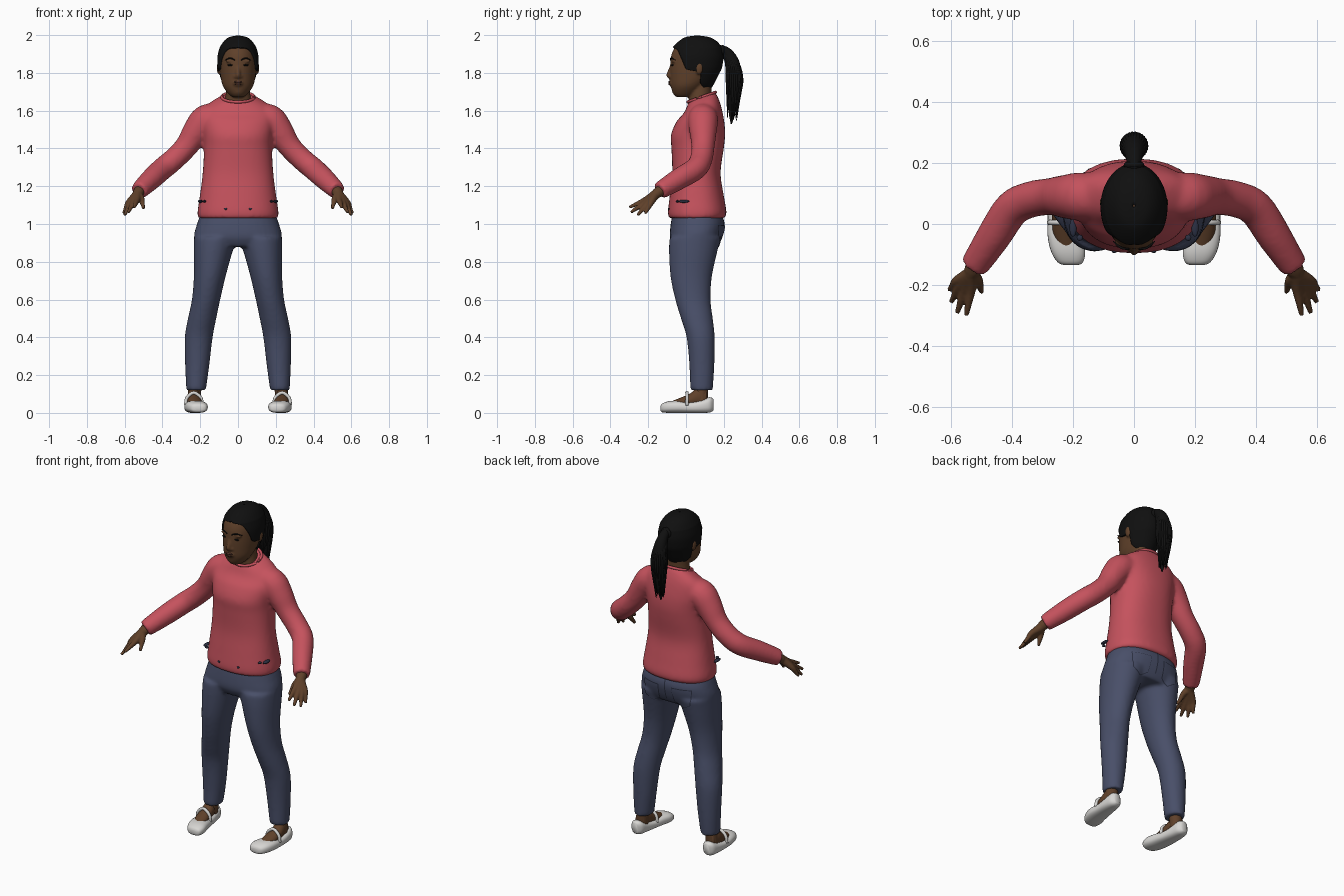
import bpy, bmesh, math, random
from mathutils import Vector, Matrix

random.seed(4)
cube = bpy.data.objects.get("Cube")
if cube:
    bpy.data.objects.remove(cube)


def material(name, r, g, b):
    m = bpy.data.materials.new(name)
    m.use_nodes = True
    m.diffuse_color = (r, g, b, 1)
    node = next(n for n in m.node_tree.nodes if n.type == 'BSDF_PRINCIPLED')
    node.inputs["Base Color"].default_value = (r, g, b, 1)
    node.inputs["Roughness"].default_value = 0.8
    return m


RED = material("coral knit", .56, .085, .11)
DENIM = material("blue denim", .066, .078, .14)
SEAM = material("dark denim", .025, .03, .055)
SKIN = material("brown skin", .115, .052, .023)
LIP = material("lip brown", .075, .03, .02)
HAIR = material("black hair", .005, .005, .005)
WHITE = material("white leather", .68, .67, .65)


def smooth_rows(rows, n=4):
    """Catmull-Rom interpolation of rows of numbers."""
    out = []
    for i in range(len(rows) - 1):
        a, b, c, d = (rows[max(0, min(len(rows) - 1, i + k))] for k in (-1, 0, 1, 2))
        for j in range(n):
            t = j / n
            out.append([q + .5 * t * (r - p + t * (2 * p - 5 * q + 4 * r - s + t * (3 * (q - r) + s - p)))
                        for p, q, r, s in zip(a, b, c, d)])
    return out + [list(rows[-1])]


def skin_rings(bm, rings, closed=True):
    vs = [[bm.verts.new(p) for p in ring] for ring in rings]
    n = len(vs[0])
    for a, b in zip(vs, vs[1:]):
        for i in range(n if closed else n - 1):
            k = (i + 1) % n
            bm.faces.new((a[i], a[k], b[k], b[i]))
    if closed:
        bm.faces.new(vs[0])
        bm.faces.new(vs[-1])


def loft(bm, rows, axis='z', power=2.0, seg=32):
    """Rows: position on axis, centre x, half width, low and high edge."""
    rings = []
    for t, cx, hw, lo, hi in smooth_rows(rows):
        ring = []
        for i in range(seg):
            a = math.tau * i / seg
            c, s = math.cos(a), math.sin(a)
            x = cx + hw * math.copysign(abs(c) ** (2 / power), c)
            o = (lo + hi) / 2 + (hi - lo) / 2 * math.copysign(abs(s) ** (2 / power), s)
            ring.append((x, o, t) if axis == 'z' else (x, t, o))
        rings.append(ring)
    skin_rings(bm, rings)


def tube(bm, pts, seg=16, n=4):
    """Round tube through points x, y, z, radius."""
    pts = smooth_rows(pts, n)
    rings = []
    for i, p in enumerate(pts):
        d = Vector(pts[min(i + 1, len(pts) - 1)][:3]) - Vector(pts[max(i - 1, 0)][:3])
        d.normalize()
        u = d.cross(Vector((.31, .9, .3))).normalized()
        w = d.cross(u)
        rings.append([Vector(p[:3]) + p[3] * (u * math.cos(a) + w * math.sin(a))
                      for a in (math.tau * k / seg for k in range(seg))])
    skin_rings(bm, rings)


def ball(bm, loc, size):
    bmesh.ops.create_uvsphere(bm, u_segments=20, v_segments=12, radius=1,
                              matrix=Matrix.Translation(loc) @ Matrix.Diagonal((*size, 1)))


def finish(name, bm, mat, voxel=0, relax=6):
    bmesh.ops.recalc_face_normals(bm, faces=bm.faces[:])
    me = bpy.data.meshes.new(name)
    bm.to_mesh(me)
    bm.free()
    me.materials.append(mat)
    for p in me.polygons:
        p.use_smooth = True
    ob = bpy.data.objects.new(name, me)
    bpy.context.collection.objects.link(ob)
    if voxel:
        r = ob.modifiers.new("blend", 'REMESH')
        r.mode, r.voxel_size, r.use_smooth_shade = 'VOXEL', voxel, True
        s = ob.modifiers.new("relax", 'SMOOTH')
        s.factor, s.iterations = .5, relax
    return ob


def sided(s, pts):
    return [(s * p[0], *p[1:]) for p in pts]


# Sweater: body and both sleeves blended together
bm = bmesh.new()
loft(bm, [(1.03, 0, .21, -.09, .203), (1.06, 0, .215, -.096, .215), (1.15, 0, .202, -.086, .2),
          (1.27, 0, .187, -.073, .183), (1.4, 0, .18, -.077, .2), (1.47, 0, .183, -.08, .207),
          (1.54, 0, .193, -.052, .203), (1.6, 0, .188, -.012, .188), (1.64, 0, .145, .004, .172),
          (1.672, 0, .085, .015, .155)], power=2.3, seg=48)
for v in bm.verts:  # neckline higher at the back
    if v.co.z > 1.55:
        v.co.z += (v.co.y - .08) * .35 * (v.co.z - 1.55) / .12
for s in (1, -1):
    tube(bm, sided(s, [(.1, .09, 1.568, .07), (.17, .09, 1.553, .08), (.22, .09, 1.492, .073),
                       (.272, .09, 1.412, .062), (.34, .08, 1.342, .06), (.4, .05, 1.292, .06),
                       (.46, -.04, 1.237, .057), (.525, -.14, 1.175, .047)]), 24)
finish("sweater", bm, RED, .011, 8)

# Collar band
bm = bmesh.new()
ring = [(.086 * math.cos(a), .083 + .074 * math.sin(a), 1.672 + .026 * math.sin(a), .008)
        for a in (math.tau * i / 32 for i in range(33))]
tube(bm, ring, 8, 1)
finish("sweater_collar", bm, RED)

# Jeans: two legs and hips
bm = bmesh.new()
loft(bm, [(.88, 0, .19, -.06, .165), (.93, 0, .232, -.085, .19), (1, 0, .217, -.081, .205),
          (1.06, 0, .195, -.07, .185)], power=2.3)
for s in (1, -1):
    loft(bm, [(z, s * x, *r) for z, x, *r in [
        (.12, .222, .052, .022, .142), (.25, .216, .064, .018, .15), (.4, .208, .074, .003, .152),
        (.5, .19, .075, -.027, .142), (.6, .169, .075, -.057, .13), (.72, .15, .084, -.082, .137),
        (.85, .132, .102, -.09, .165), (.93, .118, .115, -.088, .185)]])
jeans = finish("jeans", bm, DENIM, .01, 6)


def plate(name, cx, top, w, h, mat, lift, point=.25):
    """Thin patch laid on the back of the jeans."""
    bm = bmesh.new()
    bmesh.ops.create_grid(bm, x_segments=10, y_segments=10, size=.5)
    for v in bm.verts:
        x, d = v.co.x, .5 - v.co.y
        z = top - h * d * (1 - point * abs(x) * 2)
        v.co = (cx + w * x * (1 - .12 * d), .3, z)
    ob = finish(name, bm, mat)
    m = ob.modifiers.new("lay", 'SHRINKWRAP')
    m.target, m.wrap_method, m.offset = jeans, 'PROJECT', lift
    m.use_project_y, m.use_negative_direction, m.use_positive_direction = True, True, False
    m.wrap_mode = 'ABOVE_SURFACE'


for s, side in ((1, "left"), (-1, "right")):
    plate(side + "_pocket_stitching", s * .1, .995, .118, .125, SEAM, .002)
    plate(side + "_back_pocket", s * .1, .991, .109, .116, DENIM, .005)
plate("back_seam", 0, 1.03, .007, .12, SEAM, .003, 0)

# Denim marks near the sweater hem
bm = bmesh.new()
for s in (1, -1):
    ball(bm, (s * .2, -.012, 1.12), (.012, .03, .008))
    ball(bm, (s * .178, -.045, 1.12), (.01, .01, .006))
    ball(bm, (s * .065, -.091, 1.08), (.008, .004, .006))
finish("hem_marks", bm, SEAM)

# Feet, shoes and hands
for s, side in ((1, "left"), (-1, "right")):
    bm = bmesh.new()
    loft(bm, [(y, s * x, *r) for y, x, *r in [
        (-.135, .207, .022, .012, .036), (-.125, .209, .042, .003, .05), (-.09, .216, .056, 0, .062),
        (-.04, .227, .056, 0, .064), (.02, .234, .049, 0, .058), (.08, .239, .044, 0, .068),
        (.125, .24, .037, .002, .083), (.145, .24, .018, .012, .074)]], 'y', 2.6)
    tube(bm, sided(s, [(.277, .005, .04, .009), (.27, .005, .08, .009), (.234, .005, .107, .009),
                       (.197, .005, .08, .009), (.19, .005, .04, .009)]), 10)
    finish(side + "_shoe", bm, WHITE)

    bm = bmesh.new()
    loft(bm, [(y, s * x, *r) for y, x, *r in [
        (-.08, .22, .026, .03, .06), (-.03, .228, .037, .03, .08), (.02, .233, .036, .03, .102),
        (.06, .235, .034, .03, .13), (.11, .235, .026, .03, .13)]], 'y')
    tube(bm, sided(s, [(.235, .083, .05, .034), (.23, .082, .11, .035), (.223, .08, .2, .036)]))
    finish(side + "_foot", bm, SKIN)

    bm = bmesh.new()
    wrist, heel = (.518, -.125, 1.182, .03), (.532, -.16, 1.158, .026)
    for base, tip in (((.535, -.215, 1.127), (.55, -.3, 1.088)), ((.555, -.213, 1.115), (.58, -.292, 1.062)),
                      ((.57, -.202, 1.111), (.6, -.256, 1.047)), ((.58, -.186, 1.112), (.606, -.216, 1.056)),
                      ((.512, -.183, 1.136), (.499, -.224, 1.08))):
        mid = [(p + q) / 2 for p, q in zip(base, tip)]
        tube(bm, sided(s, [wrist, heel, (*base, .017), (*mid, .0125), (*tip, .008)]), 12)
    finish(side + "_hand", bm, SKIN, .005, 3)

# Head with neck, nose and ears blended together
bm = bmesh.new()
loft(bm, [(1.672, 0, .03, -.05, .03), (1.69, 0, .052, -.068, .06), (1.73, 0, .08, -.08, .1),
          (1.78, 0, .092, -.084, .15), (1.84, 0, .098, -.084, .182), (1.9, 0, .096, -.076, .182),
          (1.95, 0, .078, -.045, .15), (1.98, 0, .035, .02, .1)], seg=40)
loft(bm, [(1.6, 0, .08, .015, .14), (1.66, 0, .068, .015, .135), (1.72, 0, .063, .02, .135),
          (1.78, 0, .062, .03, .14)])
tube(bm, [(0, -.07, 1.85, .009), (0, -.083, 1.815, .011), (0, -.091, 1.787, .013), (0, -.08, 1.77, .009)], 12)
ball(bm, (0, -.08, 1.745), (.026, .012, .016))
ball(bm, (0, -.055, 1.7), (.026, .018, .016))
for s in (1, -1):
    ball(bm, (s * .014, -.08, 1.78), (.011, .012, .009))
    ball(bm, (s * .1, .07, 1.825), (.013, .02, .034))
    ball(bm, (s * .04, -.066, 1.863), (.026, .012, .009))
finish("head", bm, SKIN, .006, 4)

# Face details
bm = bmesh.new()
for s in (1, -1):
    tube(bm, sided(s, [(.016, -.082, 1.868, .003), (.042, -.078, 1.878, .004), (.068, -.057, 1.868, .002)]), 8)
    ball(bm, (s * .039, -.072, 1.841), (.017, .007, .005))
finish("brows_and_eyes", bm, HAIR)
bm = bmesh.new()
for z, w in ((1.752, .023), (1.741, .02)):
    ball(bm, (0, -.087, z), (w, .007, .006))
finish("lips", bm, LIP)

# Hair cap: rows hold height, half width, front, back and hairline angle
bm = bmesh.new()
rings = []
for z, hw, lo, hi, start in smooth_rows([
        (1.72, .07, -.06, .135, 2.2), (1.745, .088, -.08, .15, 1.95), (1.8, .104, -.09, .178, 1.8),
        (1.818, .107, -.09, .187, 1.25), (1.84, .109, -.089, .193, 1.12), (1.885, .109, -.085, .199, .92),
        (1.925, .1, -.074, .193, .62), (1.94, .094, -.067, .187, 0), (1.97, .073, -.035, .16, 0),
        (1.99, .045, .0, .12, 0), (1.998, .005, .055, .065, 0)]):
    start = max(start, 0)
    angles = [start + (math.tau - 2 * start) * i / 48 for i in range(49)]
    rings.append([(hw * math.sin(a), (lo + hi) / 2 - (hi - lo) / 2 * math.cos(a), z) for a in angles])
skin_rings(bm, rings, closed=False)
bmesh.ops.remove_doubles(bm, verts=bm.verts[:], dist=.0002)
cap = finish("hair_cap", bm, HAIR)
thick = cap.modifiers.new("thickness", 'SOLIDIFY')
thick.thickness, thick.offset = .012, -1

# Ponytail: core with loose locks, and its band
bm = bmesh.new()
tube(bm, [(0, .17, 1.925, .024), (0, .215, 1.91, .026), (0, .248, 1.85, .036), (0, .257, 1.75, .04),
          (0, .25, 1.65, .031), (0, .243, 1.58, .016), (0, .24, 1.53, .003)])
for i in range(26):
    a = math.tau * i / 26
    c, d, end = math.cos(a), math.sin(a), random.uniform(1.54, 1.66)
    tube(bm, [(.012 * c, .205 + .008 * d, 1.915 + .012 * d, .008), (.03 * c, .245 + .03 * d, 1.85, .009),
              (.039 * c, .257 + .038 * d, 1.75, .009), (.022 * c, .246 + .026 * d, end, .002)], 6)
finish("ponytail", bm, HAIR)
bm = bmesh.new()
ball(bm, (0, .193, 1.918), (.034, .016, .03))
finish("hair_band", bm, HAIR)
